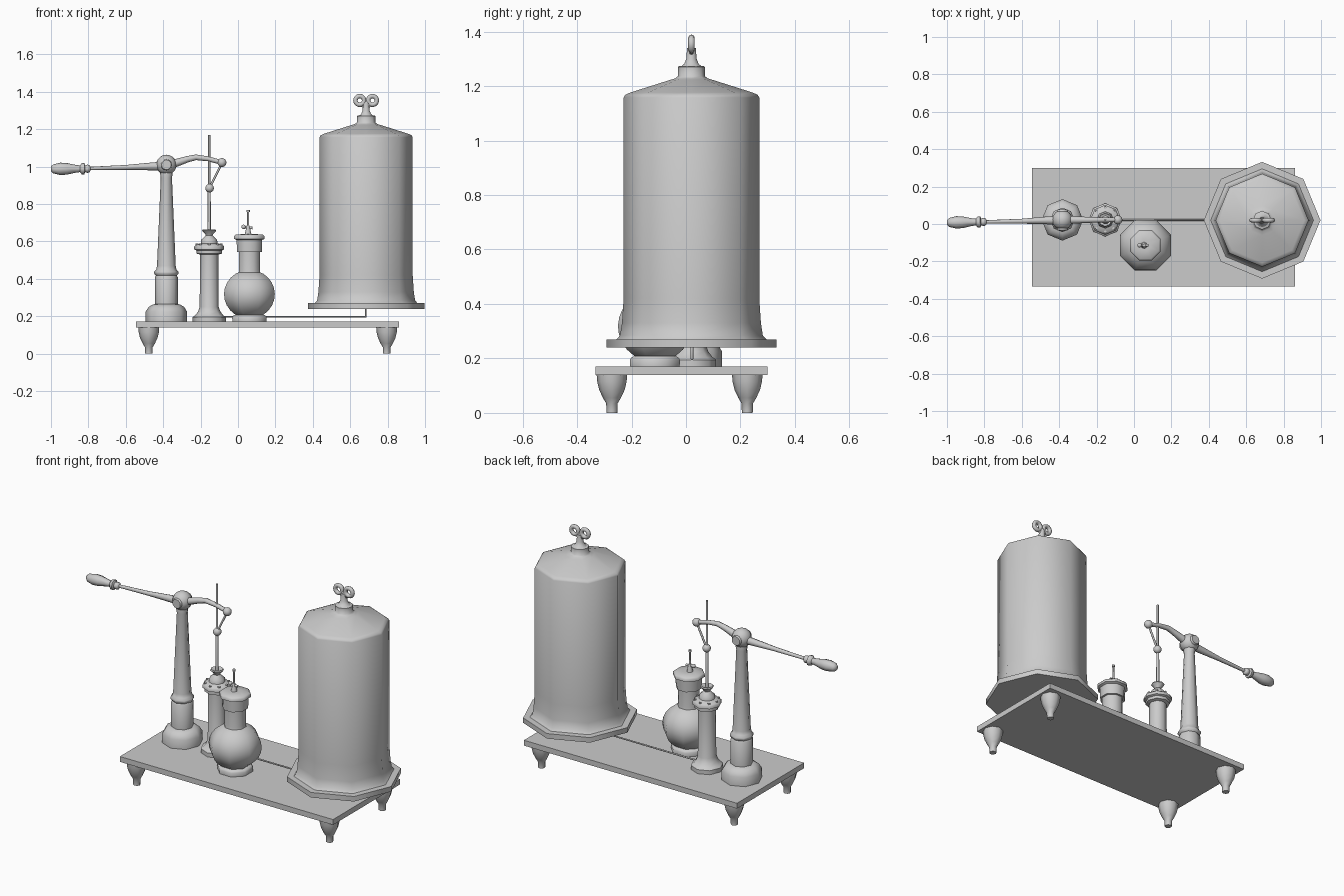
import bpy, math
from mathutils import Vector

def finish(o, angle=50):
    bpy.ops.object.select_all(action='DESELECT')
    o.select_set(True)
    bpy.context.view_layer.objects.active = o
    bpy.ops.object.shade_smooth_by_angle(angle=math.radians(angle))
    return o

def lathe(name, prof, origin, axis=(0, 0, 1), n=8, turn=0.0):
    """Spin (radius, height) points round an axis; both ends are capped."""
    rot = Vector((0, 0, 1)).rotation_difference(Vector(axis)).to_matrix()
    verts, faces = [], []
    for r, h in prof:
        for i in range(n):
            a = 2 * math.pi * i / n + turn
            verts.append(rot @ Vector((r * math.cos(a), r * math.sin(a), h)) + Vector(origin))
    for k in range(len(prof) - 1):
        for i in range(n):
            j = (i + 1) % n
            faces.append((k*n + i, k*n + j, k*n + n + j, k*n + n + i))
    faces.append(tuple(reversed(range(n))))
    faces.append(tuple(range((len(prof) - 1) * n, len(prof) * n)))
    me = bpy.data.meshes.new(name)
    me.from_pydata(verts, [], faces)
    o = bpy.data.objects.new(name, me)
    bpy.context.collection.objects.link(o)
    return finish(o)

def tube(name, pts, radii):
    """Tapered rod through points, converted to a mesh."""
    cu = bpy.data.curves.new(name, 'CURVE')
    cu.dimensions = '3D'
    cu.bevel_depth = 1
    cu.bevel_resolution = 2
    cu.use_fill_caps = True
    sp = cu.splines.new('POLY')
    sp.points.add(len(pts) - 1)
    for p, co, r in zip(sp.points, pts, radii):
        p.co = (*co, 1)
        p.radius = r
    o = bpy.data.objects.new(name, cu)
    bpy.context.collection.objects.link(o)
    bpy.ops.object.select_all(action='DESELECT')
    o.select_set(True)
    bpy.context.view_layer.objects.active = o
    bpy.ops.object.convert(target='MESH')
    return finish(bpy.context.object)

def ball(name, loc, r, scale=(1, 1, 1)):
    bpy.ops.mesh.primitive_uv_sphere_add(segments=16, ring_count=10, radius=r, location=loc)
    o = bpy.context.object
    o.name = name
    o.scale = scale
    return finish(o)

# Base board and turned feet
bpy.ops.mesh.primitive_cube_add(size=1, location=(0.157, -0.017, 0.155))
board = bpy.context.object
board.name = "base_board"
board.scale = (1.406, 0.632, 0.032)
for x in (-0.477, 0.795):
    for y in (-0.272, 0.225):
        lathe("foot", [(0.02, 0), (0.021, 0.035), (0.033, 0.055), (0.047, 0.085),
                       (0.054, 0.115), (0.056, 0.14)], (x, y, 0))

# Bell jar on its plate
J = (0.685, 0.02, 0)
lathe("jar_plate", [(0.312, 0.24), (0.312, 0.27)], J)
lathe("bell_jar", [(0.275, 0.27), (0.262, 0.285), (0.255, 0.33), (0.249, 0.42), (0.249, 1.158),
                   (0.243, 1.168), (0.225, 1.176), (0.08, 1.222), (0.06, 1.228),
                   (0.05, 1.236), (0.05, 1.27), (0.045, 1.273)], J)
lathe("thumb_key_stem", [(0.04, 1.27), (0.026, 1.282), (0.019, 1.3), (0.016, 1.34)], J, n=12)
ball("thumb_key_web", (0.685, 0.02, 1.333), 0.026, (1.1, 0.45, 0.9))
for s in (-1, 1):
    bpy.ops.mesh.primitive_torus_add(major_radius=0.023, minor_radius=0.012, major_segments=20,
                                     minor_segments=8, location=(0.685 + s * 0.034, 0.02, 1.354),
                                     rotation=(math.pi / 2, 0, 0))
    bpy.context.object.name = "thumb_key_loop"
    finish(bpy.context.object)

# Lever pillar with ball pivot
P = (-0.383, 0.022, 0)
lathe("lever_pillar", [(0.111, 0.17), (0.111, 0.225), (0.095, 0.25), (0.075, 0.262), (0.061, 0.265),
                       (0.061, 0.41), (0.056, 0.417), (0.065, 0.428), (0.065, 0.438), (0.054, 0.45),
                       (0.05, 0.47), (0.03, 0.94), (0.034, 0.965), (0.03, 0.985)], P)
ball("pivot_ball", (-0.383, 0.022, 1.01), 0.054)
lathe("pivot_pin", [(0.026, -0.056), (0.03, -0.05), (0.03, 0.05), (0.026, 0.056)],
      (-0.383, 0.022, 1.01), (0, 1, 0), 12)

# Lever arm and turned handle
tube("lever_rod", [(-0.8, 0.011, 0.99), (-0.6, 0.015, 0.996), (-0.44, 0.02, 1.002), (-0.38, 0.022, 1.008)],
     [0.009, 0.013, 0.022, 0.024])
tube("lever_arm", [(-0.38, 0.022, 1.012), (-0.33, 0.022, 1.02), (-0.27, 0.022, 1.04), (-0.225, 0.022, 1.05),
                   (-0.16, 0.022, 1.042), (-0.085, 0.022, 1.022)],
     [0.024, 0.021, 0.017, 0.015, 0.013, 0.012])
lathe("lever_handle", [(0.013, 0), (0.024, 0.012), (0.033, 0.05), (0.031, 0.085), (0.02, 0.135),
                       (0.018, 0.155), (0.03, 0.165), (0.03, 0.178), (0.018, 0.183), (0.022, 0.195),
                       (0.02, 0.205), (0.01, 0.212)], (-1.0, 0.008, 0.988), (1, 0.015, 0.005))
ball("arm_end", (-0.086, 0.022, 1.022), 0.024)

# Pump cylinder, piston rod and link
C = (-0.154, 0.022, 0)
lathe("pump_cylinder", [(0.089, 0.17), (0.089, 0.195), (0.075, 0.205), (0.06, 0.225), (0.051, 0.25),
                        (0.049, 0.53), (0.068, 0.535), (0.068, 0.552), (0.08, 0.557), (0.08, 0.573),
                        (0.07, 0.582), (0.045, 0.59), (0.042, 0.61), (0.018, 0.632), (0.02, 0.638),
                        (0.038, 0.658), (0.034, 0.664), (0.01, 0.655)], C)
for i in range(8):
    a = math.pi * i / 4
    lathe("flange_bolt", [(0.008, 0.57), (0.008, 0.588)],
          (C[0] + 0.064 * math.cos(a), C[1] + 0.064 * math.sin(a), 0), n=6)
lathe("piston_rod", [(0.009, 0.65), (0.008, 0.885), (0.006, 0.89), (0.006, 1.17)], C)
ball("rod_joint", (-0.152, 0.022, 0.885), 0.023)
tube("rod_link", [(-0.152, 0.022, 0.885), (-0.086, 0.022, 1.02)], [0.006, 0.006])

# Round flask with collar, lid and needle valve
F = (0.061, -0.114, 0)
bulb = [(0.147 * math.sin(t), 0.318 - 0.131 * math.cos(t))
        for t in [math.radians(35 + 14 * i) for i in range(9)]]
lathe("flask", [(0.098, 0.17), (0.1, 0.195), (0.092, 0.205), (0.08, 0.208)] + bulb +
      [(0.062, 0.435), (0.06, 0.45), (0.06, 0.55)], F, turn=math.pi / 8)
lathe("flask_lid", [(0.072, 0.545), (0.074, 0.608), (0.088, 0.614), (0.088, 0.628), (0.078, 0.637),
                    (0.03, 0.64)], F, turn=math.pi / 8)
lathe("valve_needle", [(0.006, 0.635), (0.005, 0.768)], (0.054, -0.114, 0))
lathe("needle_cap", [(0.009, 0.757), (0.009, 0.768)], (0.054, -0.114, 0))
lathe("valve_boss", [(0.018, 0.637), (0.013, 0.66), (0.008, 0.685)], (0.054, -0.114, 0))
tube("valve_arm", [(0.03, -0.114, 0.678), (0.078, -0.114, 0.672)], [0.007, 0.007])
ball("valve_knob", (0.03, -0.114, 0.678), 0.012)

# Connecting pipe under the jar
tube("air_pipe", [(-0.1, 0.022, 0.198), (0.683, 0.022, 0.198), (0.683, 0.022, 0.245)], [0.005] * 3)
